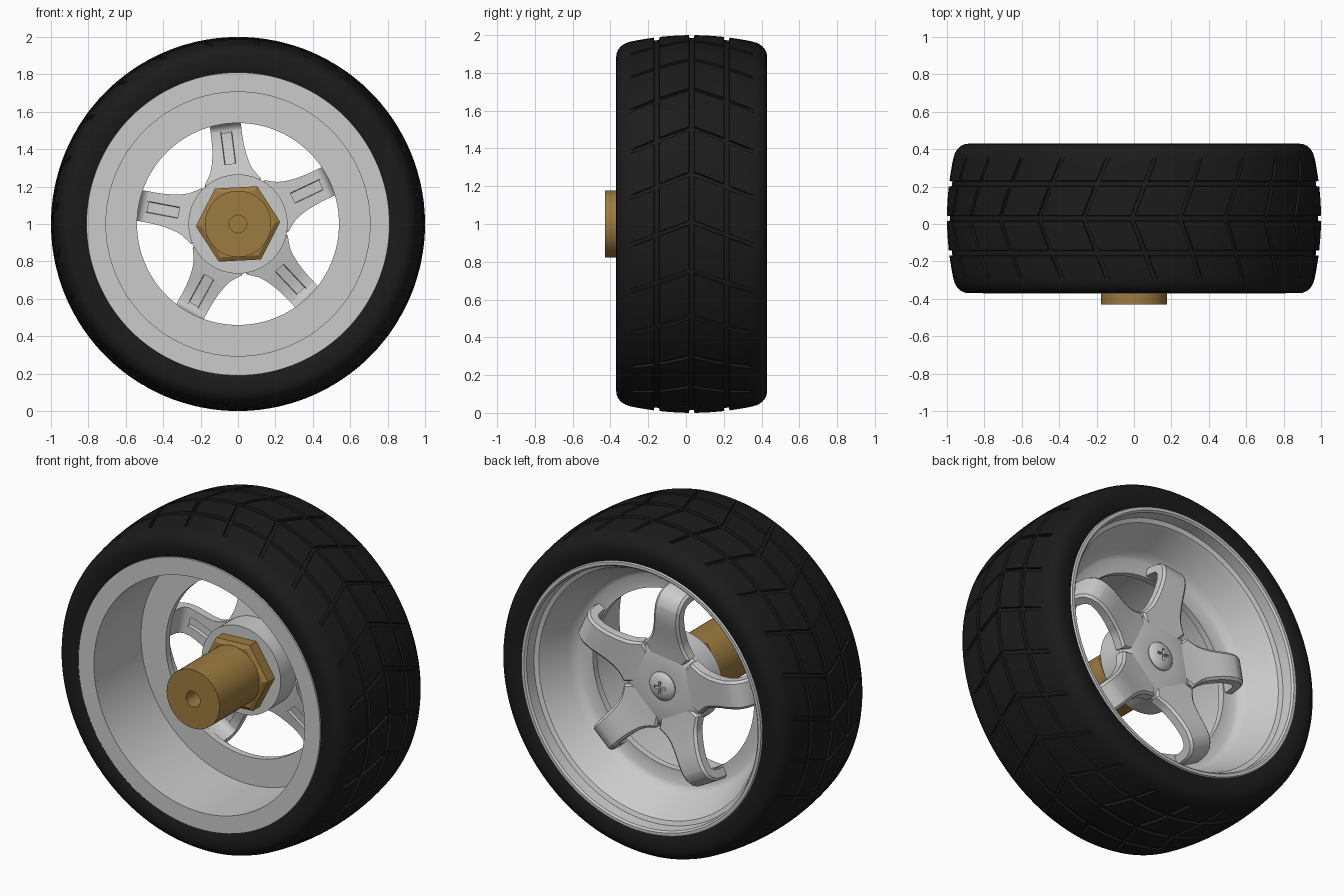
import bpy, bmesh, math
from mathutils import Vector

if "Cube" in bpy.data.objects:
    bpy.data.objects.remove(bpy.data.objects["Cube"])

CZ = 1.0      # axle height
MID = 0.03    # middle of the tyre along y


def material(name, col):
    m = bpy.data.materials.new(name)
    m.diffuse_color = (*col, 1)
    m.use_nodes = True
    m.node_tree.nodes["Principled BSDF"].inputs["Base Color"].default_value = m.diffuse_color
    return m


RUBBER = material("rubber", (0.011, 0.011, 0.011))
BRASS = material("brass", (0.34, 0.2, 0.05))


def polar(r, y, a):
    return Vector((r * math.cos(a), y, CZ + r * math.sin(a)))


def finish(name, bm, mat=None, angle=35):
    bmesh.ops.remove_doubles(bm, verts=bm.verts, dist=1e-6)
    bmesh.ops.recalc_face_normals(bm, faces=bm.faces)
    me = bpy.data.meshes.new(name)
    bm.to_mesh(me)
    bm.free()
    ob = bpy.data.objects.new(name, me)
    bpy.context.collection.objects.link(ob)
    if mat:
        me.materials.append(mat)
    bpy.ops.object.select_all(action='DESELECT')
    ob.select_set(True)
    bpy.context.view_layer.objects.active = ob
    bpy.ops.object.shade_smooth_by_angle(angle=math.radians(angle))
    return ob


def skin(bm, rings, wrap):
    """Join equal-length closed rings of points with quads."""
    vs = [[bm.verts.new(p) for p in ring] for ring in rings]
    n = len(vs[0])
    for i in range(len(vs) if wrap else len(vs) - 1):
        a, b = vs[i], vs[(i + 1) % len(vs)]
        for j in range(n):
            k = (j + 1) % n
            bm.faces.new((a[j], a[k], b[k], b[j]))
    return vs


def lathe(name, profile, n=96, phase=0.0, closed=True, mat=None, angle=35):
    """Turn a (radius, y) profile round the axle."""
    bm = bmesh.new()
    skin(bm, [[polar(r, y, phase + math.tau * i / n) for r, y in profile]
              for i in range(n)], True)
    bmesh.ops.dissolve_degenerate(bm, dist=1e-6, edges=bm.edges)
    return finish(name, bm, mat, angle)


# tyre: rows across the tread, columns sheared into chevron grooves
half = [(0.012, 1), (0.0145, 0), (0.06, 0), (0.11, 0), (0.17, 0), (0.1725, 1),
        (0.1975, 1), (0.2, 0), (0.25, 0), (0.29, 0), (0.325, 0)]
rows = [(1 - 0.33 * t * t, t, g, t < 0.32) for t, g in half]
rows += [(r, t, 0, False) for r, t in ((0.957, 0.35), (0.943, 0.372), (0.925, 0.388),
         (0.905, 0.397), (0.88, 0.4), (0.82, 0.397), (0.8, 0.385))]
rows = [(r, -t, g, c) for r, t, g, c in reversed(rows)] + rows
columns = [(0, 0), (0.1, 1), (1.3, 1), (1.4, 0), (4, 0), (7, 0), (10, 0), (12.6, 0)]
rings = []
for k in range(24):
    for u, cut in columns:
        ring = []
        for r, t, g, c in rows:
            depth = 0.016 if g or (cut and c) else 0
            a = math.radians(15 * k + u) - 0.13 * min(abs(t) / 0.33, 1)
            ring.append(polar(r - depth, MID + t, a))
        rings.append(ring)
bm = bmesh.new()
skin(bm, rings, True)
finish("tyre", bm, RUBBER, 40)

# rim: deep front recess, web with a hole, tapered back bowl
lathe("rim", [(0.812, -0.35), (0.81, -0.371), (0.706, -0.371), (0.706, 0.08),
              (0.54, 0.08), (0.54, 0.12), (0.62, 0.12), (0.645, 0.135),
              (0.67, 0.17), (0.73, 0.32), (0.745, 0.345), (0.77, 0.355),
              (0.775, 0.42), (0.785, 0.43), (0.803, 0.43), (0.812, 0.41)], 128)

# hub behind the nut
lathe("hub", [(0, 0.03), (0.265, 0.03), (0.265, 0.185), (0.24, 0.21),
              (0.2, 0.222), (0.1, 0.222), (0, 0.222)], 96)

# spokes: (radius, back y, half width, pocket depth)
path = [(0.15, 0.218, 0.10, 0), (0.22, 0.229, 0.15, 0), (0.245, 0.233, 0.132, 0),
        (0.275, 0.239, 0.113, 0), (0.31, 0.247, 0.1, 0), (0.312, 0.2474, 0.1, 0.02),
        (0.36, 0.26, 0.09, 0.02), (0.41, 0.272, 0.085, 0.02), (0.46, 0.281, 0.083, 0.02),
        (0.505, 0.28, 0.083, 0.02), (0.507, 0.2798, 0.083, 0), (0.545, 0.268, 0.083, 0),
        (0.575, 0.245, 0.083, 0), (0.594, 0.21, 0.083, 0), (0.603, 0.16, 0.083, 0),
        (0.605, 0.1, 0.083, 0)]
bm = bmesh.new()
TH, P = 0.06, 0.03
for s in range(5):
    a = math.radians(97.3 + 72 * s)
    side = Vector((-math.sin(a), 0, math.cos(a)))
    rings = []
    for i, (r, y, w, d) in enumerate(path):
        lo, hi = path[max(i - 2, 0)], path[min(i + 2, len(path) - 1)]
        tr, ty = Vector((hi[0] - lo[0], hi[1] - lo[1])).normalized()
        section = [(-w, 0.012), (-w + 0.015, 0), (w - 0.015, 0), (w, 0.012), (w, TH), (P, TH),
                   (P - 0.003, TH - d), (0.003 - P, TH - d), (-P, TH), (-w, TH)]
        rings.append([polar(r + n * ty, y - n * tr, a) + side * q for q, n in section])
    vs = skin(bm, rings, False)
    bm.faces.new(vs[0])
    bm.faces.new(vs[-1])
finish("spokes", bm)

# brass axle adapter: bored shaft and hexagon nut
lathe("shaft", [(0, -0.2), (0.047, -0.2), (0.047, -0.43), (0.177, -0.43),
                (0.177, -0.03), (0, -0.03)], 64, mat=BRASS)
lathe("hex_nut", [(0, -0.05), (0.2, -0.05), (0.226, -0.035), (0.226, 0.035), (0, 0.035)],
      6, math.radians(3), mat=BRASS, angle=10)

# screw head with a cross slot
screw = lathe("screw_head", [(0, 0.2), (0.085, 0.2), (0.085, 0.228), (0.075, 0.24),
                             (0.045, 0.25), (0.02, 0.254), (0, 0.255)], 48)
for i, size in enumerate(((0.075, 0.04, 0.016), (0.016, 0.04, 0.075))):
    bpy.ops.mesh.primitive_cube_add(size=1, location=(0, 0.255, CZ))
    slot = bpy.context.object
    slot.name = f"slot_cutter_{i + 1}"
    slot.scale = size
    slot.hide_render = True
    slot.display_type = 'WIRE'
    mod = screw.modifiers.new("slot", 'BOOLEAN')
    mod.operation = 'DIFFERENCE'
    mod.object = slot
